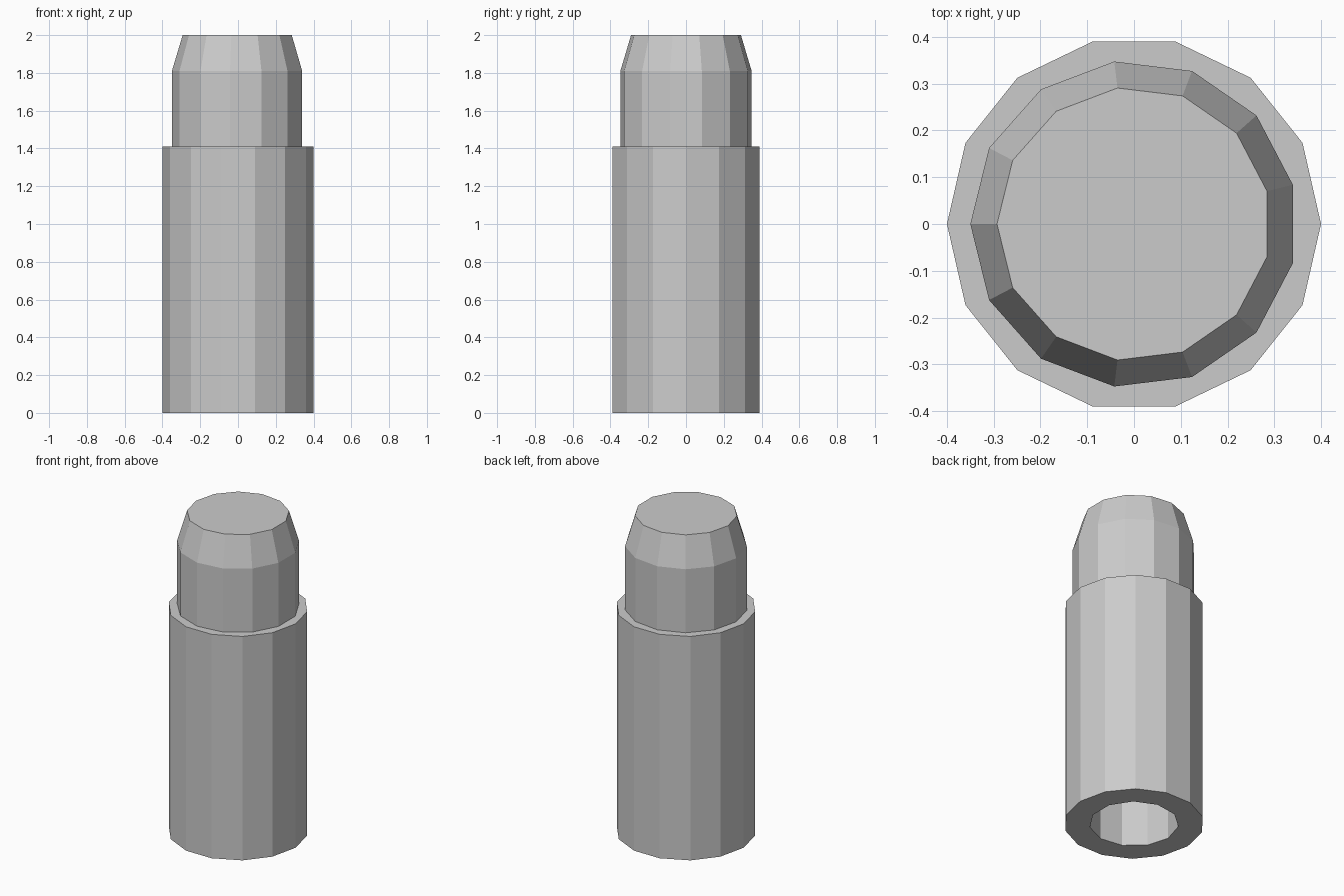
import bpy, bmesh, math

if "Cube" in bpy.data.objects:
    bpy.data.objects.remove(bpy.data.objects["Cube"], do_unlink=True)

grey = bpy.data.materials.new("plain grey")
grey.diffuse_color = (0.6, 0.6, 0.6, 1)
grey.use_nodes = True
grey.node_tree.nodes["Principled BSDF"].inputs["Base Color"].default_value = (0.6, 0.6, 0.6, 1)


def ring(bm, sides, radius, z):
    """Closed polygon of vertices with its first corner on -x."""
    angles = [math.pi + math.tau * i / sides for i in range(sides)]
    return [bm.verts.new((radius * math.cos(a), radius * math.sin(a), z)) for a in angles]


def wall(bm, low, high):
    """Quads between two rings with the same number of sides."""
    for i in range(len(low)):
        j = (i + 1) % len(low)
        bm.faces.new((low[i], low[j], high[j], high[i]))


def finish(bm, name):
    bmesh.ops.recalc_face_normals(bm, faces=bm.faces)
    mesh = bpy.data.meshes.new(name)
    bm.to_mesh(mesh)
    bm.free()
    mesh.materials.append(grey)
    bpy.context.collection.objects.link(bpy.data.objects.new(name, mesh))


STEP = 1.41

# Wide sleeve with a socket in its underside
bm = bmesh.new()
outer_low, outer_top = ring(bm, 14, 0.4, 0), ring(bm, 14, 0.4, STEP)
hole_low, hole_top = ring(bm, 11, 0.255, 0), ring(bm, 11, 0.255, 1.2)
wall(bm, outer_low, outer_top)
wall(bm, hole_low, hole_top)
bm.faces.new(outer_top)
bm.faces.new(hole_top)
rim = [e for e in bm.edges if all(v.co.z == 0 for v in e.verts)]
bmesh.ops.triangle_fill(bm, edges=rim, use_beauty=True)
finish(bm, "sleeve")

# Narrow plug with a tapered flat top
bm = bmesh.new()
rings = [ring(bm, 13, r, z) for r, z in ((0.35, STEP), (0.35, 1.81), (0.293, 2))]
for low, high in zip(rings, rings[1:]):
    wall(bm, low, high)
bm.faces.new(rings[0])
bm.faces.new(rings[-1])
finish(bm, "plug")
